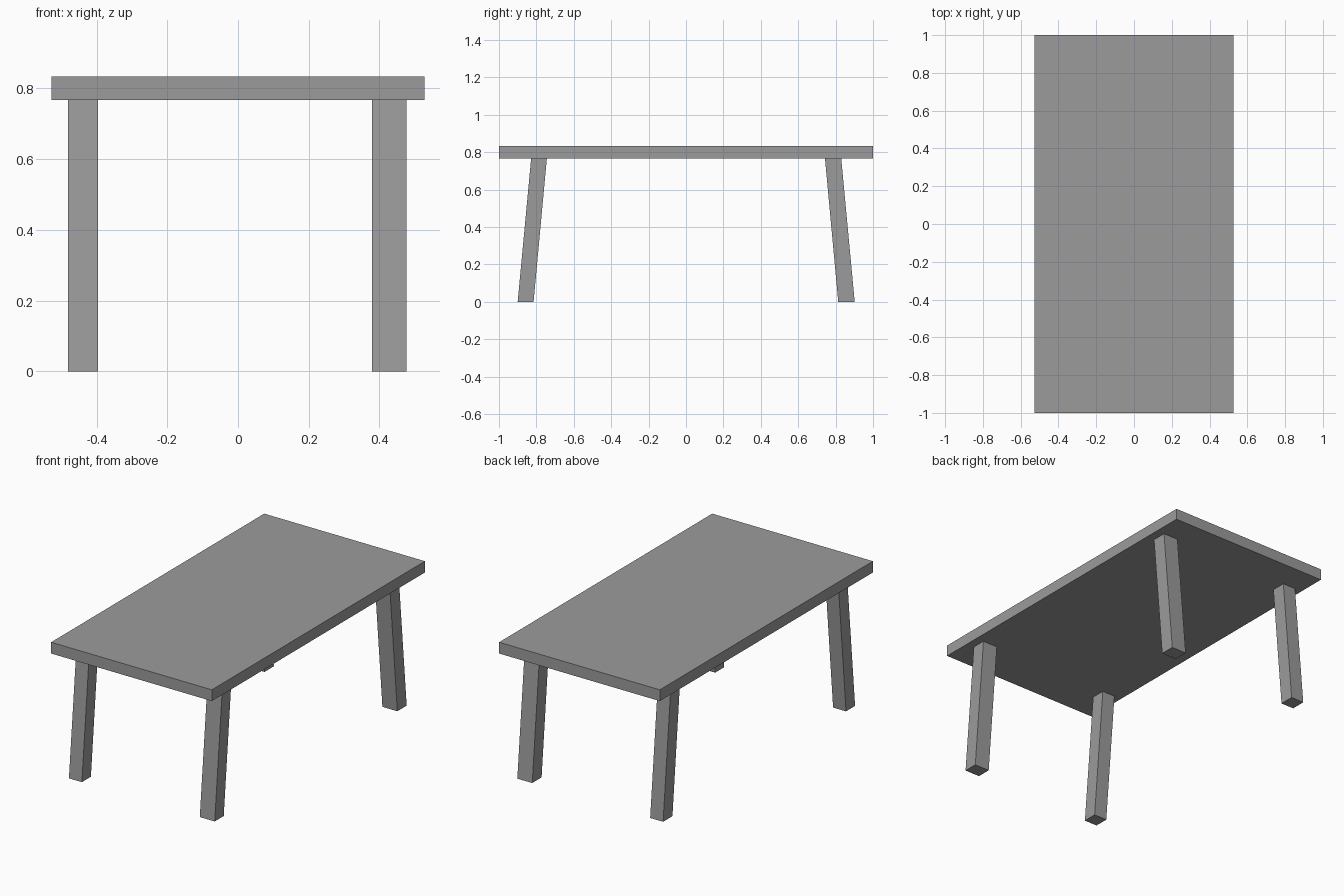
import bpy
import bmesh

cube = bpy.data.objects.get("Cube")
if cube:
    bpy.data.objects.remove(cube, do_unlink=True)

# One plain grey for the whole table
grey = bpy.data.materials.new("plain_grey")
grey.use_nodes = True
colour = (0.33, 0.33, 0.33, 1)
grey.diffuse_color = colour
grey.node_tree.nodes["Principled BSDF"].inputs["Base Color"].default_value = colour


def box(name, x, y_bottom, y_top, z):
    """Box given by (min, max) ranges; its y range may shift from bottom to top."""
    mesh = bpy.data.meshes.new(name)
    bm = bmesh.new()
    bmesh.ops.create_cube(bm, size=1)
    for v in bm.verts:
        i, j, k = (int(c > 0) for c in v.co)
        v.co = (x[i], (y_top if k else y_bottom)[j], z[k])
    bm.to_mesh(mesh)
    bm.free()
    mesh.materials.append(grey)
    obj = bpy.data.objects.new(name, mesh)
    bpy.context.collection.objects.link(obj)
    return obj


# Table top
UNDERSIDE, TOP = 0.767, 0.834
box("table_top", (-0.528, 0.528), (-1, 1), (-1, 1), (UNDERSIDE, TOP))

# Legs, splayed outward along y; the left pair is slightly wider
for side, x in (("right", (-0.481, -0.396)), ("left", (0.379, 0.477))):
    box(f"front_{side}_leg", x, (-0.90, -0.815), (-0.828, -0.744), (0, UNDERSIDE))
    box(f"back_{side}_leg", x, (0.814, 0.902), (0.743, 0.83), (0, UNDERSIDE))
